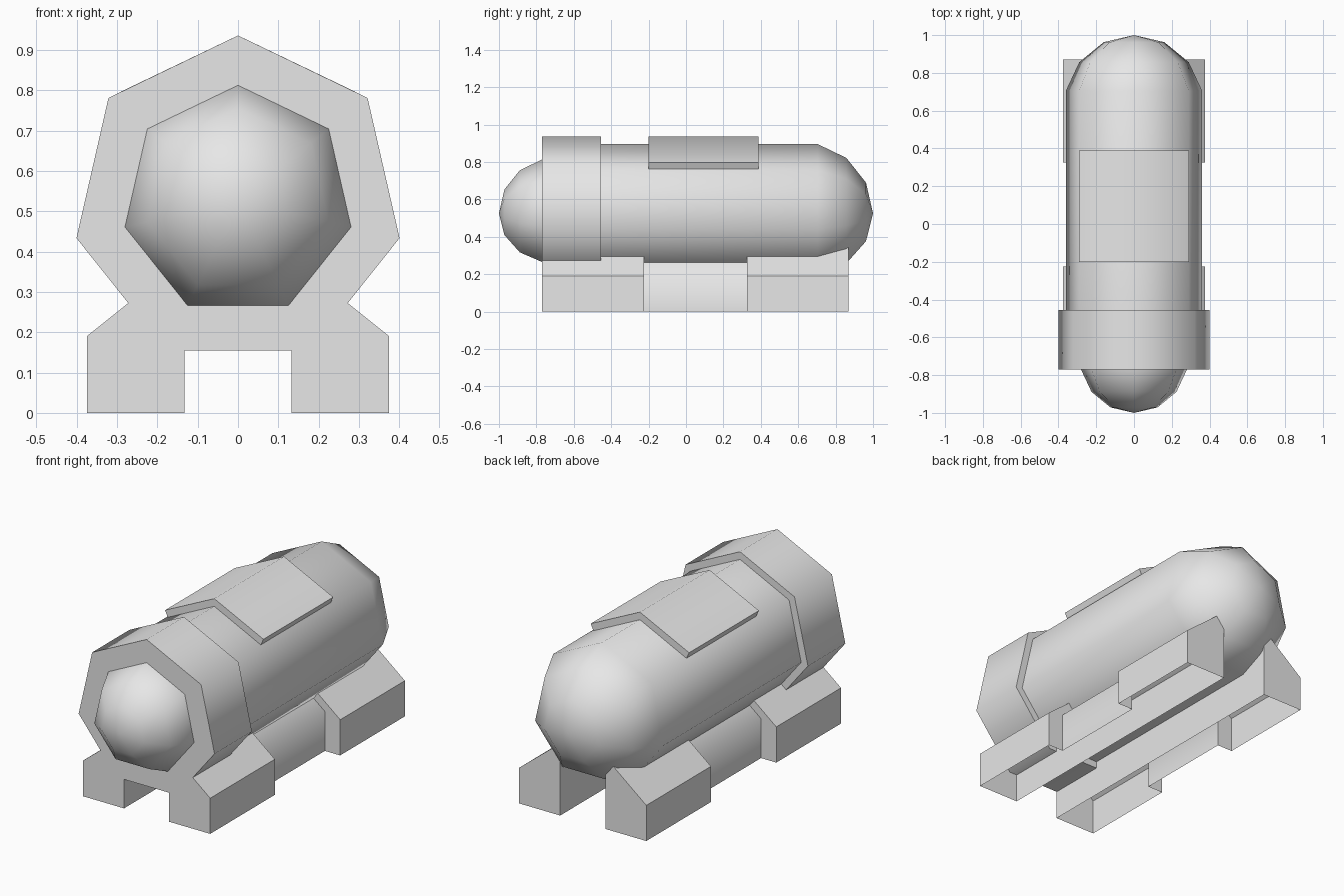
import bpy, bmesh
from math import sin, cos, pi

cube = bpy.data.objects.get("Cube")
if cube:
    bpy.data.objects.remove(cube)

grey = bpy.data.materials.new("light_grey")
grey.use_nodes = True
grey.diffuse_color = (0.8, 0.8, 0.8, 1)
grey.node_tree.nodes["Principled BSDF"].inputs["Base Color"].default_value = (0.8, 0.8, 0.8, 1)

SIDES = 7
AXIS_Z = 0.525
BODY_R, BAND_R = 0.37, 0.411


def finish(name, bm):
    """Weld, orient and turn a bmesh into a named object."""
    bmesh.ops.remove_doubles(bm, verts=bm.verts[:], dist=1e-5)
    bmesh.ops.recalc_face_normals(bm, faces=bm.faces[:])
    mesh = bpy.data.meshes.new(name)
    bm.to_mesh(mesh)
    bm.free()
    mesh.materials.append(grey)
    ob = bpy.data.objects.new(name, mesh)
    bpy.context.collection.objects.link(ob)
    return ob


def loft(bm, rows, closed, smooth):
    """Join rows of points with quads; smooth(row, column) sets the shading."""
    rings = [[bm.verts.new(p) for p in row] for row in rows]
    n = len(rows[0])
    for i in range(len(rings) - 1):
        for j in range(n if closed else n - 1):
            k = (j + 1) % n
            face = bm.faces.new((rings[i][j], rings[i][k], rings[i + 1][k], rings[i + 1][j]))
            face.smooth = smooth(i, j)
    return rings


def lathe(name, profile):
    """Seven-sided solid along y from (y, radius) pairs."""
    rows = [[(r * sin(2 * pi * s / SIDES), y, AXIS_Z + r * cos(2 * pi * s / SIDES))
             for s in range(SIDES)] for y, r in profile]
    bm = bmesh.new()
    rings = loft(bm, rows, True, lambda i, j: True)
    for ring, (y, r) in ((rings[0], profile[0]), (rings[-1], profile[-1])):
        if r > 0:
            bm.faces.new(ring)
    return finish(name, bm)


def dome(centre, radius, direction):
    """Half a seven-ring sphere, from its widest ring to the pole."""
    pts = []
    for k in (3, 2, 1, 0):
        a = pi * k / SIDES
        pts.append((centre + direction * radius * cos(a), radius * sin(a)))
    return pts


# Tank body with rounded back, front nose and front band
lathe("tank_body", [(-0.6, BODY_R)] + dome(0.62, 0.38, 1))
lathe("front_nose", [(-0.6, 0.288)] + dome(-0.705, 0.295, -1))
lathe("front_band", [(-0.77, BAND_R), (-0.455, BAND_R)])

# Bent plate over the top ridge
apex, edge = AXIS_Z + BAND_R, 0.797
section = [(0, apex), (0.29, edge), (0.274, 0.762), (0, AXIS_Z + BODY_R - 0.005),
           (-0.274, 0.762), (-0.29, edge)]
bm = bmesh.new()
rings = loft(bm, [[(x, y, z) for x, z in section] for y in (-0.2, 0.388)], True,
             lambda i, j: j in (0, 5))
for ring in rings:
    bm.faces.new(ring)
finish("top_plate", bm)

# Stepped support rails: wide feet at both ends, narrow middle, open underneath
wide = [(0.133, 0), (0.133, 0.30), (0.175, 0.35), (0.375, 0.19), (0.375, 0)]
narrow = [(0.133, 0), (0.133, 0.30), (0.165, 0.305), (0.285, 0.21), (0.285, 0)]
stations = [(-0.77, wide), (-0.225, wide), (-0.225, narrow),
            (0.325, narrow), (0.325, wide), (0.87, wide)]
for side, label in ((1, "left"), (-1, "right")):
    bm = bmesh.new()
    rows = [[(side * x, y, z) for x, z in prof] for y, prof in stations]
    rings = loft(bm, rows, False, lambda i, j: i == 2 and j in (2, 3))
    bm.faces.new(rings[0])
    bm.faces.new(rings[-1])
    finish(label + "_support_rail", bm)
